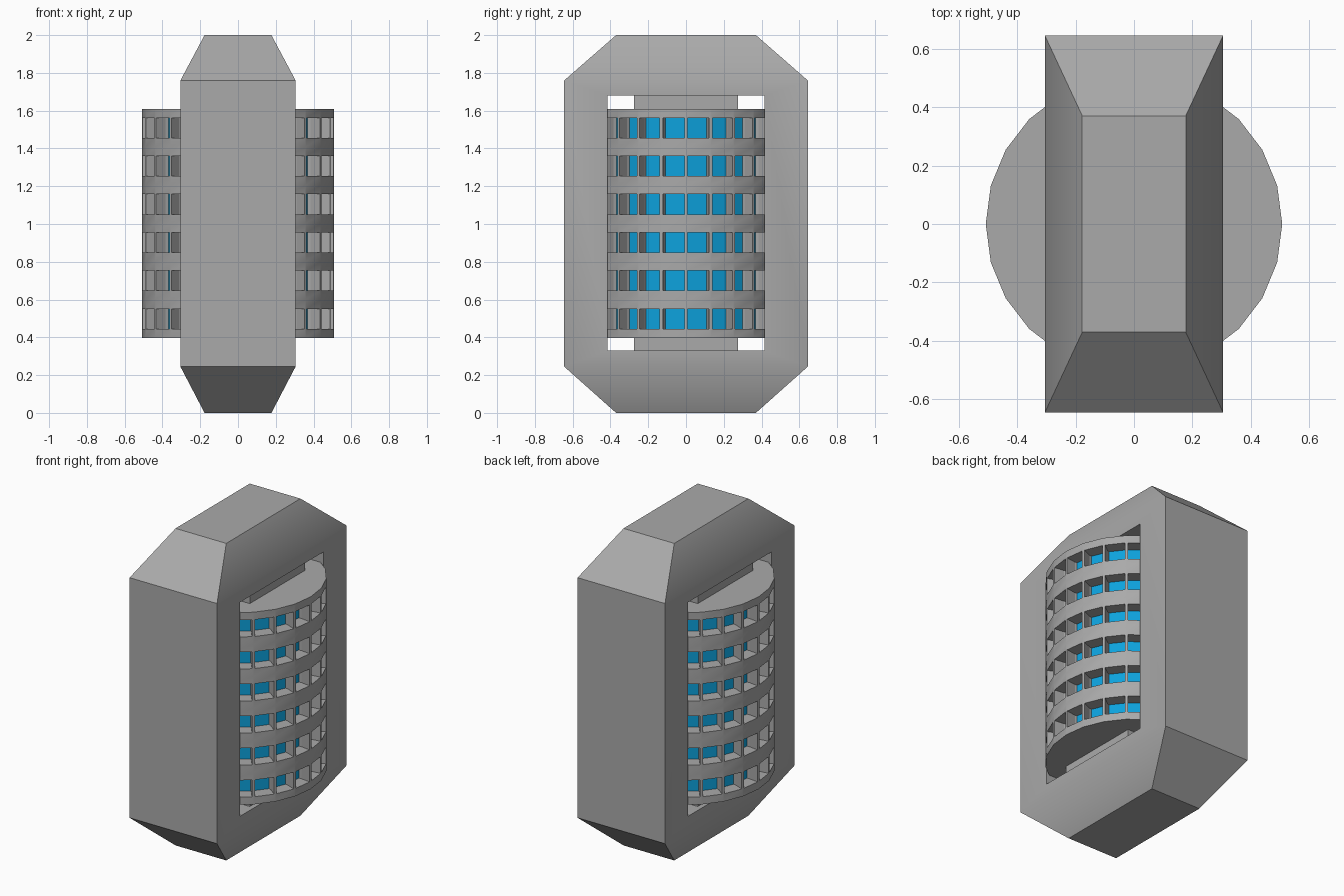
import bpy, bmesh, math
from mathutils import Vector

if "Cube" in bpy.data.objects:
    bpy.data.objects.remove(bpy.data.objects["Cube"], do_unlink=True)


def material(name, rgb):
    m = bpy.data.materials.new(name)
    m.use_nodes = True
    m.diffuse_color = (*rgb, 1)
    m.node_tree.nodes["Principled BSDF"].inputs["Base Color"].default_value = (*rgb, 1)
    return m


grey = material("concrete grey", (0.4, 0.4, 0.4))
blue = material("window blue", (0.004, 0.36, 0.72))


def finish(bm, name, mats):
    bmesh.ops.recalc_face_normals(bm, faces=bm.faces)
    me = bpy.data.meshes.new(name)
    bm.to_mesh(me)
    bm.free()
    for m in mats:
        me.materials.append(m)
    ob = bpy.data.objects.new(name, me)
    bpy.context.collection.objects.link(ob)
    bpy.ops.object.select_all(action='DESELECT')
    ob.select_set(True)
    bpy.context.view_layer.objects.active = ob
    bpy.ops.object.shade_smooth_by_angle(angle=math.radians(30))
    return ob


# Outer frame: bevelled block with a rectangular tunnel along x
HX, HY = 0.305, 0.645
CORNERS = [(-1, -1), (1, -1), (1, 1), (-1, 1)]
bm = bmesh.new()


def ring(z, hx, hy):
    return [bm.verts.new((a * hx, b * hy, z)) for a, b in CORNERS]


def bridge(a, b, sides=range(4)):
    for i in sides:
        j = (i + 1) % 4
        bm.faces.new((a[i], a[j], b[j], b[i]))


base = ring(0, 0.177, 0.37)
low = ring(0.245, HX, HY)
high = ring(1.76, HX, HY)
top = ring(2, 0.177, 0.37)
bm.faces.new(base)
bm.faces.new(top)
bridge(base, low)
bridge(high, top)
bridge(low, high, (0, 2))
openings = []
for s, i, j in ((-1, 0, 3), (1, 1, 2)):
    outer = [low[i], low[j], high[j], high[i]]
    inner = [bm.verts.new((s * HX, y * 0.415, z))
             for y, z in ((-1, 0.33), (1, 0.33), (1, 1.68), (-1, 1.68))]
    bridge(outer, inner)
    openings.append(inner)
bridge(*openings)
finish(bm, "outer_frame", [grey])

# Round tower: one panel per side and floor, each with a recessed window
SIDES, FLOORS, RADIUS, Z0, Z1 = 24, 6, 0.507, 0.397, 1.61
bm = bmesh.new()
rings = []
for f in range(FLOORS + 1):
    z = Z0 + (Z1 - Z0) * f / FLOORS
    rings.append([bm.verts.new((RADIUS * math.cos(a), RADIUS * math.sin(a), z))
                  for a in (math.tau * i / SIDES for i in range(SIDES))])
panels = []
for a, b in zip(rings, rings[1:]):
    for i in range(SIDES):
        j = (i + 1) % SIDES
        panels.append(bm.faces.new((a[i], a[j], b[j], b[i])))
bm.faces.new(rings[0][::-1])
bm.faces.new(rings[-1])
bm.normal_update()
bmesh.ops.inset_individual(bm, faces=panels, thickness=0.012, depth=0)
for p in panels:
    mid = p.calc_center_median().z
    for v in p.verts:
        v.co.z = mid + math.copysign(0.053, v.co.z - mid)
bm.normal_update()
bmesh.ops.inset_individual(bm, faces=panels, thickness=0, depth=-0.08)
for p in panels:
    p.material_index = 1
finish(bm, "window_tower", [grey, blue])

# Core joining the tower to the frame above and below
for name, z0, z1 in (("lower_core", 0.32, Z0), ("upper_core", Z1, 1.69)):
    bm = bmesh.new()
    bmesh.ops.create_cube(bm, size=1)
    bmesh.ops.scale(bm, vec=(0.55, 0.55, z1 - z0), verts=bm.verts)
    bmesh.ops.translate(bm, vec=Vector((0, 0, (z0 + z1) / 2)), verts=bm.verts)
    finish(bm, name, [grey])
